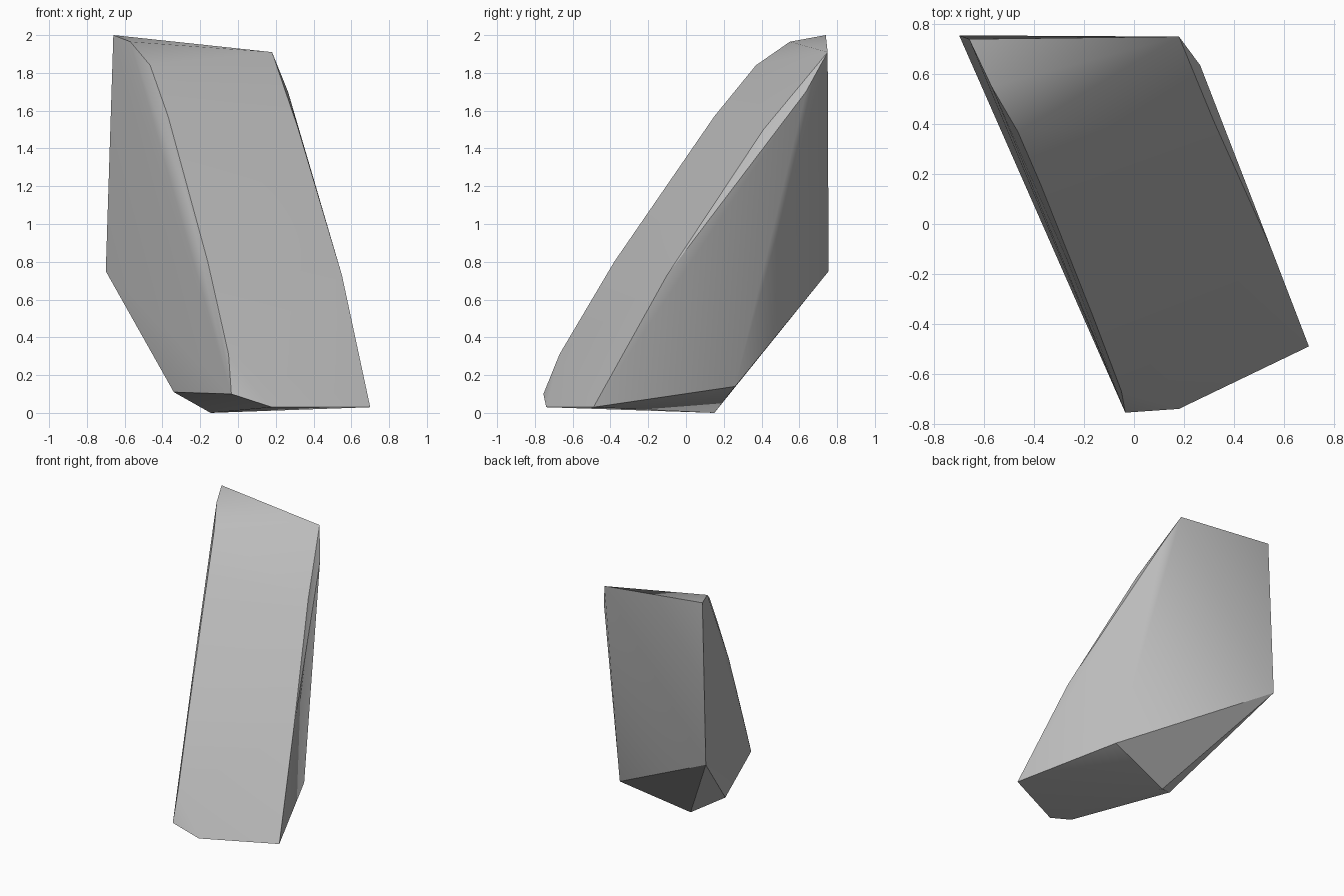
import bpy
import bmesh
import math

cube = bpy.data.objects.get("Cube")
if cube:
    bpy.data.objects.remove(cube, do_unlink=True)

# Stone colour
stone = bpy.data.materials.new("grey_stone")
stone.use_nodes = True
grey = (0.5, 0.5, 0.5, 1)
stone.diffuse_color = grey
stone.node_tree.nodes["Principled BSDF"].inputs["Base Color"].default_value = grey

# Left rim of the sloping front face, from the peak to the foot
left_rim = [(-.66, .74, 2), (-.57, .55, 1.965), (-.465, .37, 1.84),
            (-.37, .15, 1.57), (-.265, -.15, 1.12), (-.16, -.38, .8),
            (-.05, -.67, .31), (-.035, -.755, .1)]
# Right rim, from the foot to the top corner
right_rim = [(.18, -.74, .03), (.7, -.49, .03), (.55, -.1, .73),
             (.32, .41, 1.5), (.18, .75, 1.91)]
# Back and underside corners
back = [(.265, .635, 1.7), (.39, .26, .14), (-.145, .15, 0),
        (-.34, 0, .11), (-.7, .755, .75)]

# Wrap the corners into a faceted boulder
bm = bmesh.new()
for point in left_rim + right_rim + back:
    bm.verts.new(point)
hull = bmesh.ops.convex_hull(bm, input=bm.verts[:])
inner = {v for v in hull["geom_interior"] if isinstance(v, bmesh.types.BMVert)}
bmesh.ops.delete(bm, geom=list(inner), context="VERTS")
bmesh.ops.recalc_face_normals(bm, faces=bm.faces[:])

mesh = bpy.data.meshes.new("rock_slab")
bm.to_mesh(mesh)
bm.free()
mesh.materials.append(stone)
rock = bpy.data.objects.new("rock_slab", mesh)
bpy.context.collection.objects.link(rock)

# Soft shading within each facet, crisp edges between them
bpy.ops.object.select_all(action="DESELECT")
rock.select_set(True)
bpy.context.view_layer.objects.active = rock
bpy.ops.object.shade_smooth_by_angle(angle=math.radians(30))
